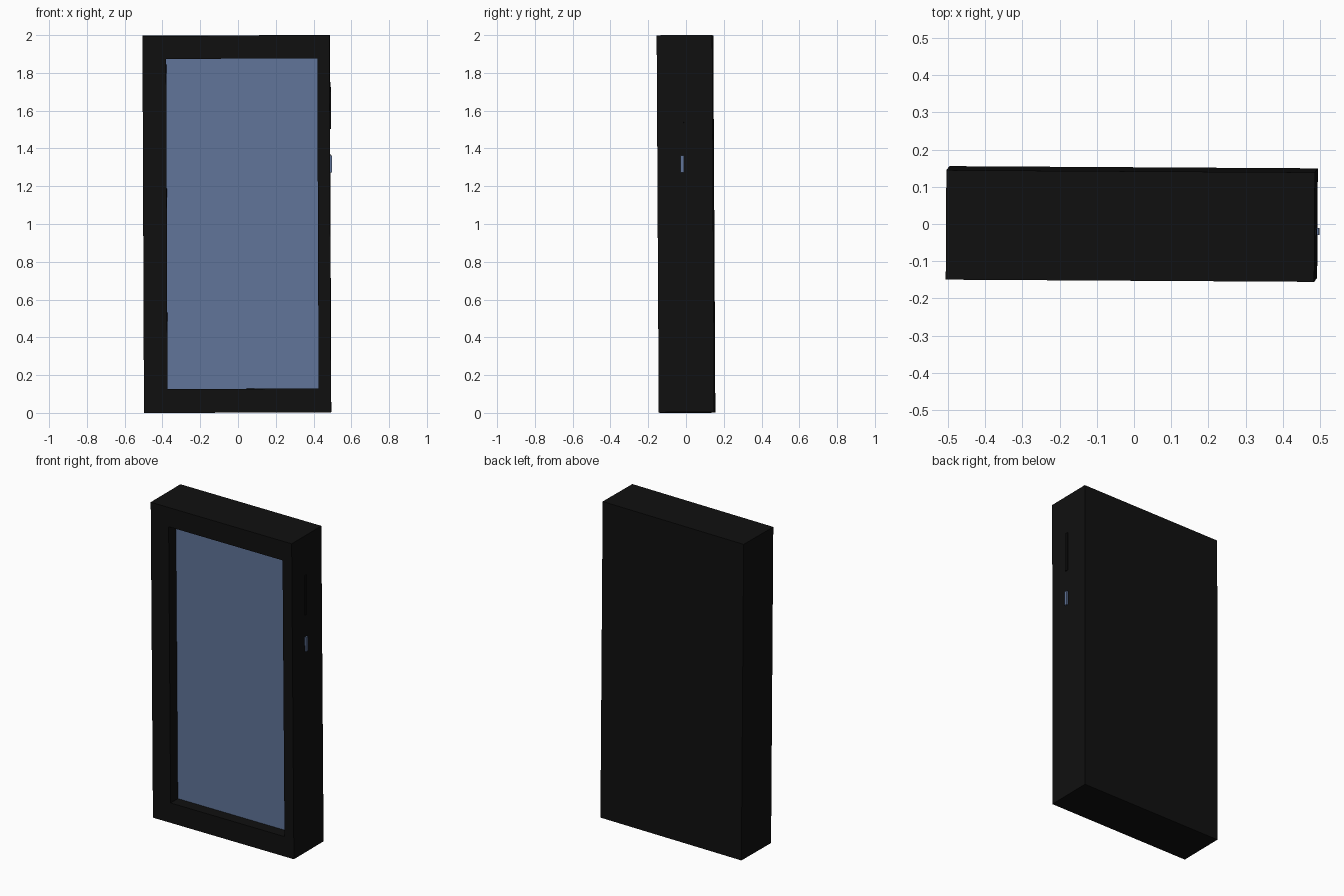
import bpy, bmesh
from mathutils import Matrix, Vector, Euler

if "Cube" in bpy.data.objects:
    bpy.data.objects.remove(bpy.data.objects["Cube"])


def material(name, rgb):
    m = bpy.data.materials.new(name)
    m.diffuse_color = (*rgb, 1)
    m.use_nodes = True
    m.node_tree.nodes["Principled BSDF"].inputs["Base Color"].default_value = m.diffuse_color
    return m


black = material("matte black", (0.005, 0.005, 0.005))
blue = material("slate blue", (0.120, 0.178, 0.320))

# The whole device leans very slightly about its centre
lean = (Matrix.Translation((-0.006, 0, 1))
        @ Euler((0.0055, -0.004, -0.006)).to_matrix().to_4x4())


def box(bm, lo, hi):
    lo, hi = Vector(lo), Vector(hi)
    size = hi - lo
    bmesh.ops.create_cube(bm, size=1, matrix=Matrix.Translation((lo + hi) / 2)
                          @ Matrix.Diagonal((*size, 1)))


def finish(name, bm, mats):
    bmesh.ops.recalc_face_normals(bm, faces=bm.faces)
    bm.transform(lean)
    me = bpy.data.meshes.new(name)
    bm.to_mesh(me)
    bm.free()
    for m in mats:
        me.materials.append(m)
    ob = bpy.data.objects.new(name, me)
    bpy.context.collection.objects.link(ob)


# Body: box whose front is inset off-centre and pushed in for the screen
bm = bmesh.new()
box(bm, (-0.495, -0.147, -0.998), (0.495, 0.147, 0.998))
front = min(bm.faces, key=lambda f: f.calc_center_median().y)


def extrude(face):
    new = bmesh.ops.extrude_discrete_faces(bm, faces=[face])["faces"][0]
    return new


rim = extrude(front)
for v in rim.verts:
    v.co.x = -0.370 if v.co.x < 0 else 0.430
    v.co.z = -0.872 if v.co.z < 0 else 0.876
screen = extrude(rim)
for v in screen.verts:
    v.co.y += 0.072
screen.material_index = 1
finish("body_with_screen", bm, [black, blue])

# Side buttons: long rocker above, short button below
for name, z0, z1, out, mat in (("volume_button", 0.50, 0.75, 0.005, black),
                               ("power_button", 0.27, 0.36, 0.010, blue)):
    bm = bmesh.new()
    box(bm, (0.480, -0.025, z0), (0.495 + out, -0.006, z1))
    finish(name, bm, [mat])
